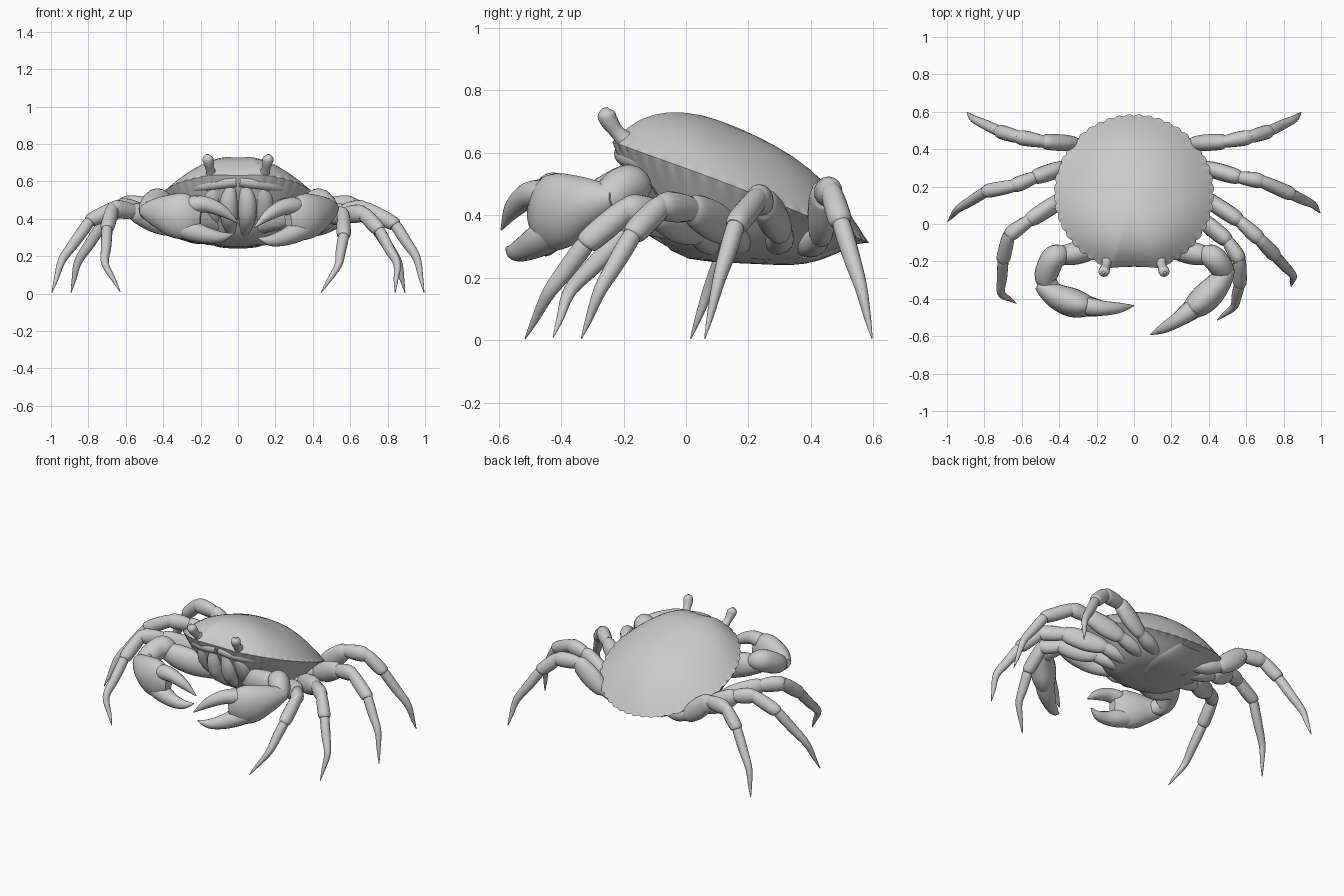
import bpy, bmesh, math
from mathutils import Vector as V

if "Cube" in bpy.data.objects:
    bpy.data.objects.remove(bpy.data.objects["Cube"])


def finish(name, bm, angle=40):
    bmesh.ops.recalc_face_normals(bm, faces=bm.faces)
    me = bpy.data.meshes.new(name)
    bm.to_mesh(me)
    bm.free()
    ob = bpy.data.objects.new(name, me)
    bpy.context.collection.objects.link(ob)
    bpy.ops.object.select_all(action='DESELECT')
    ob.select_set(True)
    bpy.context.view_layer.objects.active = ob
    bpy.ops.object.shade_smooth_by_angle(angle=math.radians(angle))
    return ob


def spline(vals, sub):
    # Catmull-Rom through a list of vectors
    p = [2 * vals[0] - vals[1]] + vals + [2 * vals[-1] - vals[-2]]
    out = []
    for i in range(1, len(p) - 2):
        a, b, c, d = p[i - 1:i + 3]
        for k in range(sub):
            t = k / sub
            out.append(0.5 * (2 * b + (c - a) * t + (2 * a - 5 * b + 4 * c - d) * t * t
                              + (3 * b - a - 3 * c + d) * t ** 3))
    return out + [vals[-1]]


def skin(bm, rings):
    for a, b in zip(rings, rings[1:]):
        n = len(a)
        for j in range(n):
            bm.faces.new((a[j], a[(j + 1) % n], b[(j + 1) % n], b[j]))
    bm.faces.new(rings[0])
    bm.faces.new(rings[-1])


def sweep(bm, pts, radii, side, sub=5, n=16):
    # elliptical tube: radii are (sideways, upwards) pairs at each point
    path = spline([V(p) for p in pts], sub)
    rad = spline([V((r[0], r[1], 0)) for r in radii], sub)
    rings = []
    for i, (p, r) in enumerate(zip(path, rad)):
        t = (path[min(i + 1, len(path) - 1)] - path[max(i - 1, 0)]).normalized()
        s = (side - t * side.dot(t)).normalized()
        u = t.cross(s)
        rings.append([bm.verts.new(p + s * max(r.x, .002) * math.cos(2 * math.pi * j / n)
                                   + u * max(r.y, .002) * math.sin(2 * math.pi * j / n)) for j in range(n)])
    skin(bm, rings)


# --- shell: domed top and bowl-shaped underside sharing a toothed, tilted rim
def rim_z(y):
    return .55 - .36 * y - .08 * max(0, y) ** 2


def rim(a, tooth):
    c, s = math.cos(a), math.sin(a)
    k = 1 + tooth * (abs(math.sin(24 * a)) - .5)
    return .424 * c * k, max(.417 * s * k, -.405 + .012 * math.cos(4 * a))


N = 240
bm = bmesh.new()
rings = []
under = [(.2, 1), (.4, 1), (.54, .97), (.67, .86), (.8, .6), (.9, .32), (.97, .12)]
top = [1, .985, .97, .94, .86, .78, .68, .56, .42, .28, .14, .03]
for t, f in under:
    ring = []
    for i in range(N):
        a = 2 * math.pi * i / N
        x, y = rim(a, 0)
        x, y = x * t, .165 + y * t
        low = .25 + 1.3 * max(0, .1 - y) ** 2 + .4 * x * x
        ring.append(bm.verts.new((x, y, rim_z(y) * (1 - f) + low * f)))
    rings.append(ring)
for t in top:
    ring = []
    for i in range(N):
        a = 2 * math.pi * i / N
        s = math.sin(a)
        x, y = rim(a, .024 * max(0, (t - .96) * 25))
        x, y = x * t, .165 + y * t
        # steeper flanks at the sides, fuller at the front and back
        p = 2.1 + (1.1 if s < 0 else .7) * s * s
        h = .19 * (1 - t ** p) + .003 * math.cos(17 * x) * math.sin(15 * y) * (1 - t * t)
        ring.append(bm.verts.new((x, y, rim_z(y) + h)))
    rings.append(ring)
skin(bm, rings)
finish("shell", bm, 50)

X, Z = V((1, 0, 0)), V((0, 0, 1))
# --- belly flap
bm = bmesh.new()
sweep(bm, [(0, .06, .265), (0, .2, .26), (0, .38, .263), (0, .53, .31)],
      [(.03, .01), (.1, .015), (.13, .018), (.08, .012)], X)
finish("belly_flap", bm)

# --- mouth plates and brow
bm = bmesh.new()
for s in (-1, 1):
    sweep(bm, [(s * .04, -.19, .57), (s * .05, -.175, .49), (s * .048, -.14, .4), (s * .035, -.05, .31)],
          [(.03, .02), (.047, .04), (.045, .04), (.02, .015)], X)
    sweep(bm, [(s * .1, -.18, .58), (s * .135, -.15, .51), (s * .13, -.11, .42), (s * .09, -.04, .34)],
          [(.03, .02), (.05, .04), (.045, .035), (.02, .015)], X)
    sweep(bm, [(s * .01, -.2, .6), (s * .1, -.195, .59), (s * .2, -.15, .575), (s * .3, -.07, .545)],
          [(.03, .03), (.032, .03), (.032, .03), (.015, .015)], Z)
finish("mouth_parts", bm)

# --- stalked eyes
for s, side in ((-1, "left"), (1, "right")):
    bm = bmesh.new()
    sweep(bm, [(s * .135, -.16, .61), (s * .148, -.215, .66), (s * .157, -.245, .7), (s * .162, -.256, .725),
               (s * .164, -.26, .744)],
          [(.045, .045), (.024, .024), (.028, .028), (.028, .028), (.008, .008)], X)
    finish(side + "_eye", bm)


# --- walking legs: hip, upper leg, knee, shin and curved spike
def leg(name, p):
    p = [V(q) for q in p]
    hip, a, b, c, d, tip = p
    side = (tip - hip).cross(Z).normalized()
    bm = bmesh.new()
    root = V((hip.x * .42, hip.y * .75 + .05, .3))
    sweep(bm, [root, root.lerp(hip, .6), hip.lerp(a, .15)], [(.035, .03), (.047, .045), (.03, .035)], side)
    sweep(bm, [hip, hip.lerp(a, .15), hip.lerp(a, .5), hip.lerp(a, .9), a.lerp(b, .1)],
          [(.026, .03), (.038, .05), (.045, .064), (.042, .055), (.03, .038)], side)
    sweep(bm, [a.lerp(b, -.06), a.lerp(b, .3), a.lerp(b, .8), b.lerp(c, .08)],
          [(.03, .034), (.037, .046), (.041, .048), (.033, .036)], side)
    sweep(bm, [b.lerp(c, -.1), b.lerp(c, .15), b.lerp(c, .6), b.lerp(c, .95), c.lerp(d, .04)],
          [(.028, .032), (.035, .04), (.038, .042), (.037, .038), (.025, .027)], side)
    sweep(bm, [c.lerp(d, -.06), c.lerp(d, .1), c.lerp(d, .55), d, d.lerp(tip, .6), tip],
          [(.024, .024), (.029, .031), (.027, .029), (.02, .022), (.011, .012), (.002, .002)], side)
    finish(name, bm)


back = [(.30, .43, .32), (.48, .44, .475), (.62, .465, .475), (.72, .495, .38), (.855, .56, .17), (.893, .596, .005)]
leg("right_back_leg", back)
leg("left_back_leg", [(-x, y, z) for x, y, z in back])
leg("right_second_leg", [(.35, .31, .34), (.56, .25, .44), (.68, .23, .455), (.84, .16, .37), (.955, .105, .19), (.995, .06, .005)])
leg("left_second_leg", [(-.35, .31, .34), (-.53, .25, .45), (-.64, .205, .465), (-.79, .175, .39), (-.94, .08, .18), (-.995, .015, .005)])
leg("right_third_leg", [(.35, .16, .34), (.56, .02, .42), (.67, -.08, .43), (.755, -.17, .34), (.85, -.275, .16), (.84, -.335, .005)])
leg("left_third_leg", [(-.34, .16, .34), (-.56, .02, .44), (-.67, -.06, .455), (-.70, -.19, .35), (-.71, -.37, .16), (-.63, -.425, .01)])
leg("right_front_leg", [(.33, .05, .34), (.50, -.09, .41), (.565, -.19, .42), (.565, -.32, .31), (.535, -.44, .15), (.445, -.515, .005)])


# --- claws: arm, wrist, palm and two fingers along a wrist-to-tip axis
def claw(name, sx, wrist, tip, bow):
    wrist, tip = V(wrist), V(tip)
    f = (tip - wrist).normalized()
    L = (tip - wrist).length / .52
    out = f.cross(Z).normalized()
    if out.y > 0:
        out = -out

    def P(s, h, w=0):
        return wrist + f * s * L + Z * h + out * w * bow

    bm = bmesh.new()
    sweep(bm, [(sx * .12, -.06, .38), (sx * .22, -.13, .42), (sx * .33, -.16, .45), (sx * .43, -.17, .47)],
          [(.06, .05), (.078, .055), (.075, .06), (.05, .04)], Z)
    sweep(bm, [(sx * .36, -.15, .475), (sx * .40, -.165, .49), (sx * .44, -.195, .49),
               V((sx * .465, -.25, .47)).lerp(wrist, .5), P(.06, .01)],
          [(.03, .03), (.06, .06), (.07, .065), (.06, .06), (.04, .03)], Z)
    # palm
    sweep(bm, [P(-.04, .02), P(.0, .02, .01), P(.08, .015, .03), P(.17, .005, .04), P(.25, 0, .04), P(.32, 0, .035)],
          [(.03, .03), (.048, .055), (.068, .09), (.077, .12), (.064, .115), (.03, .055)], out, n=24)
    # lower fixed finger
    sweep(bm, [P(.17, -.055, .04), P(.27, -.075, .04), P(.36, -.095, .035), P(.44, -.1, .02), P(.505, -.08, .0)],
          [(.055, .05), (.055, .055), (.04, .043), (.026, .028), (.003, .003)], out)
    # upper moving finger
    sweep(bm, [P(.22, .06, .04), P(.28, .068, .04), P(.36, .068, .035), P(.45, .035, .02), P(.53, -.02, 0)],
          [(.035, .035), (.048, .046), (.04, .042), (.028, .03), (.003, .003)], out)
    finish(name, bm)


claw("right_claw", 1, (.485, -.255, .43), (.095, -.585, .375), 1)
claw("left_claw", -1, (-.475, -.33, .42), (-.01, -.435, .40), 1.4)
